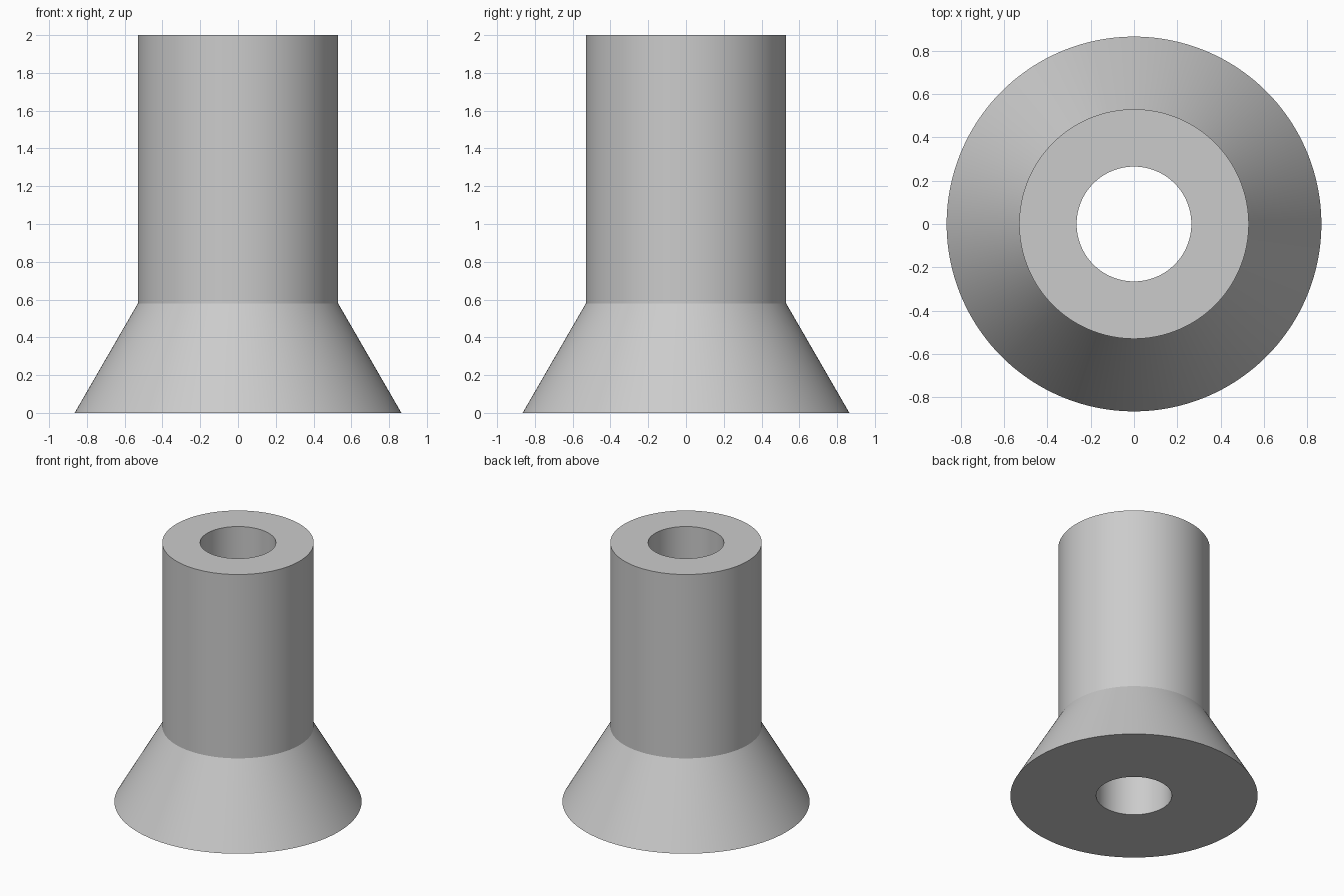
import bpy, bmesh, math
from mathutils import Vector

if "Cube" in bpy.data.objects:
    bpy.data.objects.remove(bpy.data.objects["Cube"], do_unlink=True)

SEGMENTS = 180
BORE, TUBE, FLARE = 0.265, 0.53, 0.865
SHOULDER, HEIGHT = 0.58, 2.0

# Plain grey finish
grey = bpy.data.materials.new("light grey")
grey.use_nodes = True
colour = (0.6, 0.6, 0.6, 1)
grey.diffuse_color = colour
grey.node_tree.nodes["Principled BSDF"].inputs["Base Color"].default_value = colour

# Closed half section: flared foot, straight tube and through bore
section = [(BORE, 0), (FLARE, 0), (TUBE, SHOULDER), (TUBE, HEIGHT), (BORE, HEIGHT)]
bm = bmesh.new()
verts = [bm.verts.new((r, 0, z)) for r, z in section]
edges = [bm.edges.new((v, verts[(i + 1) % len(verts)])) for i, v in enumerate(verts)]
bmesh.ops.spin(bm, geom=verts + edges, cent=Vector(), axis=(0, 0, 1),
               angle=math.tau, steps=SEGMENTS, use_merge=True)
bmesh.ops.remove_doubles(bm, verts=bm.verts, dist=0.0001)
bmesh.ops.recalc_face_normals(bm, faces=bm.faces)
mesh = bpy.data.meshes.new("flared_sleeve")
bm.to_mesh(mesh)
bm.free()
mesh.materials.append(grey)

sleeve = bpy.data.objects.new("flared_sleeve", mesh)
bpy.context.collection.objects.link(sleeve)
bpy.ops.object.select_all(action="DESELECT")
sleeve.select_set(True)
bpy.context.view_layer.objects.active = sleeve
bpy.ops.object.shade_smooth_by_angle(angle=math.radians(20))
